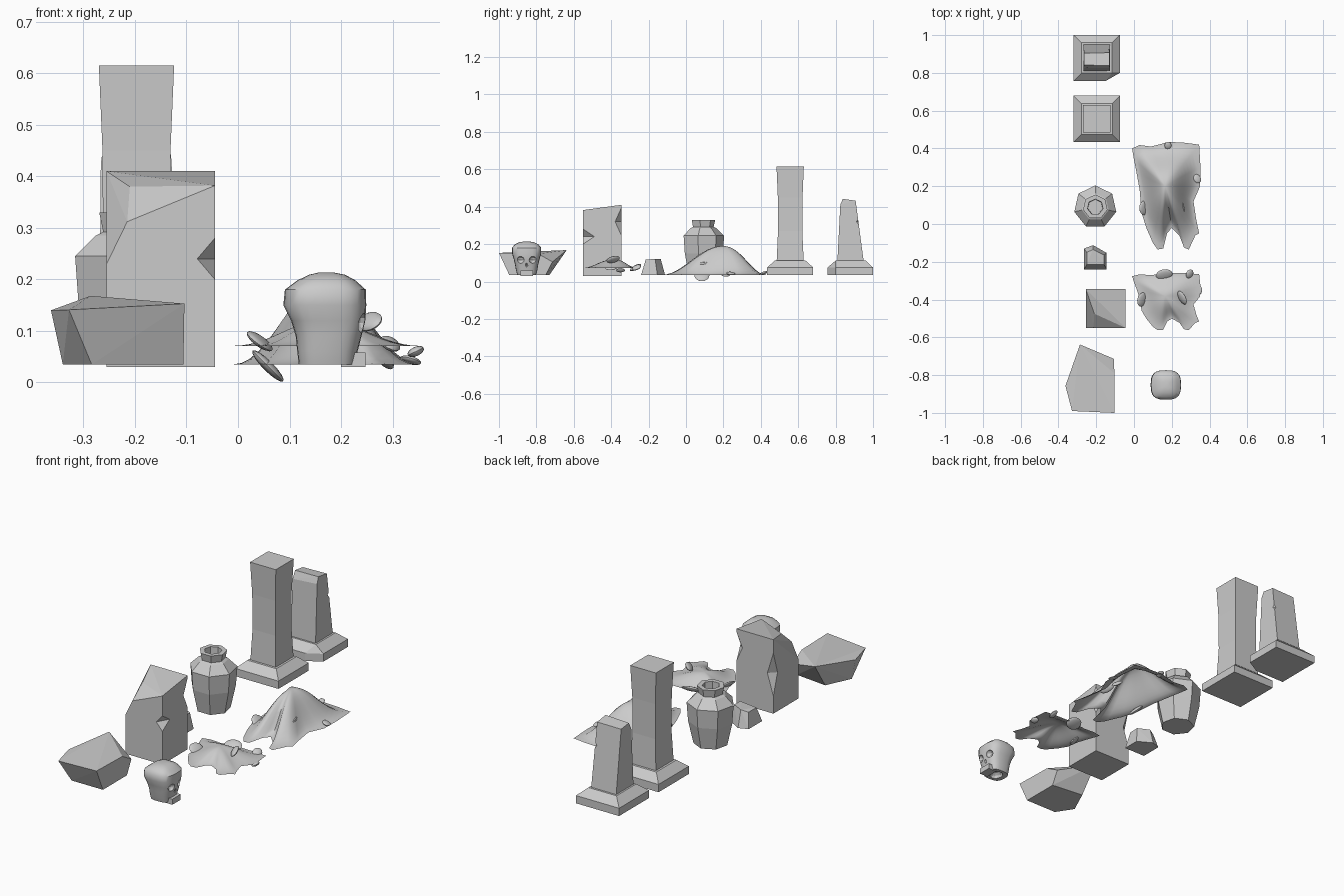
import bpy, bmesh, math
from mathutils import Vector, Euler

if "Cube" in bpy.data.objects:
    bpy.data.objects.remove(bpy.data.objects["Cube"])


def finish(name, bm, smooth=None):
    bmesh.ops.recalc_face_normals(bm, faces=bm.faces)
    me = bpy.data.meshes.new(name)
    bm.to_mesh(me)
    bm.free()
    ob = bpy.data.objects.new(name, me)
    bpy.context.collection.objects.link(ob)
    if smooth:
        bpy.ops.object.select_all(action='DESELECT')
        ob.select_set(True)
        bpy.context.view_layer.objects.active = ob
        bpy.ops.object.shade_smooth_by_angle(angle=math.radians(smooth))
    return ob


def hull(name, pts):
    """Faceted convex block through the given corners."""
    bm = bmesh.new()
    for p in pts:
        bm.verts.new(p)
    res = bmesh.ops.convex_hull(bm, input=bm.verts)
    junk = [g for g in res['geom_interior'] + res['geom_unused'] if isinstance(g, bmesh.types.BMVert)]
    bmesh.ops.delete(bm, geom=list(set(junk)), context='VERTS')
    bmesh.ops.dissolve_limit(bm, angle_limit=0.03, verts=bm.verts, edges=bm.edges)
    return finish(name, bm)


def loft(name, n, rings, phase=0.0, power=1.0, smooth=None):
    """Skin of n-sided rings given as (z, centre x, centre y, radius x, radius y)."""
    bm = bmesh.new()
    sp = lambda v: math.copysign(abs(v) ** power, v)
    loops = []
    for z, cx, cy, rx, ry in rings:
        angs = [phase + 2 * math.pi * i / n for i in range(n)]
        loops.append([bm.verts.new((cx + rx * sp(math.cos(a)), cy + ry * sp(math.sin(a)), z)) for a in angs])
    for a, b in zip(loops, loops[1:]):
        for i in range(n):
            j = (i + 1) % n
            bm.faces.new((a[i], a[j], b[j], b[i]))
    bm.faces.new(loops[0])
    bm.faces.new(loops[-1])
    return finish(name, bm, smooth)


def ellipsoid(name, loc, size, rot=(0, 0, 0), segs=16, smooth=40):
    bm = bmesh.new()
    bmesh.ops.create_uvsphere(bm, u_segments=segs, v_segments=max(2, segs // 2), radius=1)
    m = Euler([math.radians(r) for r in rot]).to_matrix()
    for v in bm.verts:
        v.co = m @ Vector([c * s for c, s in zip(v.co, size)]) + Vector(loc)
    return finish(name, bm, smooth)


def chip(ob, loc, size, rot=(0, 0, 0), segs=4):
    """Cut a hollow out of ob; four segments give a faceted chip."""
    cut = ellipsoid("cutter", loc, size, rot, segs, None)
    cut.hide_render = True
    cut.hide_set(True)
    mod = ob.modifiers.new("chip", 'BOOLEAN')
    mod.operation, mod.object, mod.solver = 'DIFFERENCE', cut, 'EXACT'


# Tall square column
CX = -0.197
r2 = math.sqrt(2)
loft("tall_column", 4, [(z, CX, 0.557, w * r2, w * r2) for w, z in
     [(.123, .035), (.123, .075), (.082, .112), (.072, .113), (.065, .27), (.066, .45), (.073, .615)]],
     phase=math.pi / 4)

# Broken column: plinth with a missing corner, and a tapering snapped shaft
plan = [(-.32, .757), (-.15, .757), (-.075, .80), (-.075, 1.0), (-.32, 1.0)]
top = [(CX + sx * .08, .88 + sy * .08, .112) for sx in (-1, 1) for sy in (-1, 1)]
hull("broken_plinth", [(x, y, z) for x, y in plan for z in (.035, .075)] + top)
shaft = [(CX + sx * .071, .88 + sy * .071, .10) for sx in (-1, 1) for sy in (-1, 1)]
shaft += [(-.267, .825, .40), (-.128, .825, .41), (-.265, .842, .438), (-.13, .838, .442),
          (-.265, .905, .43), (-.13, .907, .432)]
broken = hull("broken_shaft", shaft)
chip(broken, (-.125, .937, .32), (.03, .03, .035))

# Seven-sided urn with a hollow neck
loft("urn", 7, [(z, -.205, .09, r, r) for r, z in
     [(.082, .035), (.107, .15), (.114, .245), (.073, .285), (.058, .292), (.066, .33), (.042, .33), (.04, .27)]],
     phase=math.pi / 2)

# Small stone
hull("small_stone", [(-.265, -.13, .035), (-.217, -.112, .035), (-.145, -.153, .035), (-.145, -.24, .035),
                     (-.265, -.24, .035), (-.25, -.15, .11), (-.217, -.135, .12), (-.158, -.165, .12),
                     (-.158, -.215, .118), (-.25, -.215, .11)])

# Upright block with chipped edges
block = hull("upright_block",
             [(x, y, .03) for x in (-.255, -.045) for y in (-.55, -.345)] +
             [(-.255, -.345, .41), (-.045, -.345, .41), (-.21, -.475, .38), (-.045, -.55, .382),
              (-.215, -.55, .312), (-.045, -.55, .325), (-.255, -.55, .23)])
chip(block, (-.045, -.55, .24), (.034, .06, .04))
chip(block, (-.045, -.345, .32), (.034, .034, .075))
chip(block, (-.255, -.345, .23), (.034, .034, .11))

# Slanted slab
hull("slanted_slab", [(-.363, -.857, .14), (-.328, -.99, .141), (-.104, -1.0, .153), (-.104, -.79, .148),
                      (-.286, -.638, .168), (-.106, -.714, .105), (-.34, -.86, .035), (-.284, -.945, .035),
                      (-.106, -.945, .035), (-.106, -.75, .035), (-.28, -.73, .035)])

# Skull looking toward +x, with eye and nose hollows and a tooth row
SY = -.852
skull = loft("skull", 24, [(z, (a + b) / 2, SY, (b - a) / 2, w) for z, a, b, w in
             [(.035, .118, .228, .05), (.06, .115, .232, .057), (.09, .112, .24, .062), (.12, .103, .247, .069),
              (.15, .088, .249, .078), (.18, .091, .248, .078), (.198, .115, .228, .064), (.209, .138, .208, .042),
              (.213, .155, .188, .02)]], power=.68, smooth=45)
for s in (-1, 1):
    chip(skull, (.25, SY + s * .034, .115), (.026, .022, .02), segs=12)
chip(skull, (.25, SY, .085), (.018, .009, .016), segs=8)
chip(skull, (.17, SY, .035), (.03, .035, .025), segs=12)
hull("tooth_row", [(x, SY + s * .034, z) for x in (.2, .247) for s in (-1, 1) for z in (.03, .058)])

# Ragged earth mounds: one outline, reused squashed for the lower one
outline = [(-.01, .40), (.03, .418), (.09, .41), (.15, .425), (.18, .435), (.27, .43), (.345, .42), (.352, .3),
           (.35, .2), (.315, .12), (.33, .02), (.345, -.05), (.325, -.06), (.29, -.135), (.265, -.125),
           (.24, -.06), (.20, -.02), (.175, -.05), (.155, -.13), (.125, -.135), (.10, -.10), (.065, -.02),
           (.04, .06), (.03, .18), (.012, .28), (0, .34)]


def mound(name, fy, fz):
    bm = bmesh.new()
    c, rings, peak = Vector((.165, .2)), 12, bm.verts.new((.165, fy(.2), fz(.155)))
    n, prev = len(outline), None
    for k in range(1, rings + 1):
        t = k / rings
        loop = []
        for i, o in enumerate(outline):
            # inner rings round off toward a plain ellipse
            d = Vector(o) - c
            e = d.normalized()
            avg = (Vector(outline[i - 1]) + Vector(outline[(i + 1) % n])) / 2 - c
            p = c + t * (d * t + avg * (1 - t))
            h = .155 * (.5 + .5 * math.cos(math.pi * t)) * (1 + .2 * e.y * e.y * t * math.sin(math.pi * t))
            loop.append(bm.verts.new((p.x, fy(p.y), fz(h))))
        for i in range(n):
            j = (i + 1) % n
            bm.faces.new((prev[i], loop[i], loop[j], prev[j]) if prev else (peak, loop[i], loop[j]))
        prev = loop
    return finish(name, bm, 60)


mound("tall_mound", lambda y: y, lambda h: .035 + h)
mound("low_mound", lambda y: -.565 + (y + .14) * .535, lambda h: .071 + h * .31)

# Thin pebbles poking through the mounds: location, half sizes, tilt
pebbles = [((.058, .085, .032), (.042, .04, .01), (0, 45, 0)),
           ((.25, .09, .085), (.022, .044, .01), (15, -50, 0)),
           ((.285, .21, .043), (.022, .03, .008), (0, 50, 20)),
           ((.335, .24, .043), (.02, .025, .007), (0, 20, 30)),
           ((.18, .415, .045), (.018, .022, .008), (20, 0, 0)),
           ((.042, -.4, .08), (.03, .038, .009), (0, 38, -15)),
           ((.255, -.39, .118), (.024, .04, .01), (10, -45, 20)),
           ((.16, -.27, .075), (.045, .035, .011), (30, 0, 10)),
           ((.295, -.265, .075), (.022, .026, .01), (20, 30, 0)),
           ((.345, -.35, .06), (.017, .024, .009), (0, -25, 0))]
for i, (loc, size, rot) in enumerate(pebbles):
    ellipsoid(f"pebble_{i + 1}", loc, size, rot)
